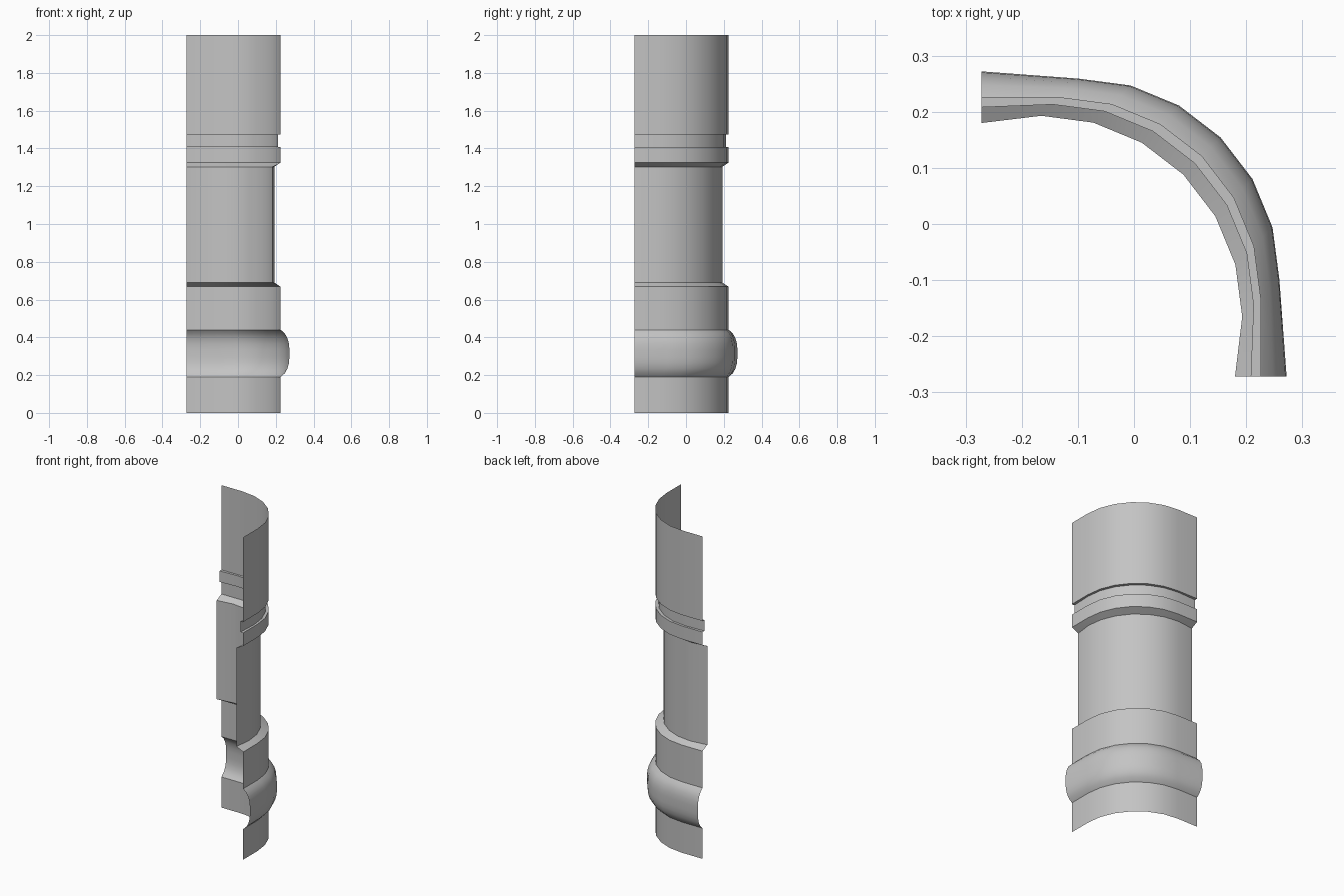
import bpy, bmesh, math

cube = bpy.data.objects.get("Cube")
if cube:
    bpy.data.objects.remove(cube, do_unlink=True)

grey = bpy.data.materials.new("plain grey")
grey.use_nodes = True
grey.diffuse_color = (0.55, 0.55, 0.55, 1)
grey.node_tree.nodes["Principled BSDF"].inputs["Base Color"].default_value = (0.55, 0.55, 0.55, 1)

CORNER = -0.272    # both open ends lie on these planes
REACH = 0.498      # distance from an end plane to the wall face
FLAT = 0.14        # straight run before the rounded corner
STEPS = 6          # segments around the corner


def outline(offset):
    """Plan of the curved wall, pushed out or in by offset."""
    shift = FLAT + 0.72 * offset
    radius = REACH - FLAT
    pts = [(REACH + offset, 0)]
    for i in range(STEPS + 1):
        a = math.pi / 2 * i / STEPS
        pts.append((shift + radius * math.cos(a), shift + radius * math.sin(a)))
    pts.append((0, REACH + offset))
    return [(x + CORNER, y + CORNER) for x, y in pts]


def wall(name, profile):
    """Open shell swept along the outline; profile is (offset, height)."""
    bm = bmesh.new()
    rows = [[bm.verts.new((x, y, z)) for x, y in outline(d)] for d, z in profile]
    for low, high in zip(rows, rows[1:]):
        for i in range(len(low) - 1):
            bm.faces.new((low[i], low[i + 1], high[i + 1], high[i]))
    mesh = bpy.data.meshes.new(name)
    bm.to_mesh(mesh)
    bm.free()
    mesh.materials.append(grey)
    obj = bpy.data.objects.new(name, mesh)
    bpy.context.collection.objects.link(obj)
    bpy.ops.object.select_all(action='DESELECT')
    obj.select_set(True)
    bpy.context.view_layer.objects.active = obj
    bpy.ops.object.shade_smooth_by_angle(angle=math.radians(32))


# Rounded moulding, mirrored about its middle height
half = [(0, 0.125), (0.022, 0.105), (0.036, 0.08), (0.044, 0.05), (0.046, 0.02)]
bulge = [(d, 0.315 - h) for d, h in half] + [(d, 0.315 + h) for d, h in reversed(half)]

wall("base_band", [(0, 0), (0, 0.19)])
wall("rounded_moulding", bulge)
wall("lower_band", [(0, 0.44), (0, 0.668), (-0.046, 0.69)])
wall("recessed_shaft", [(-0.046, 0.69), (-0.046, 1.303)])
wall("collar", [(-0.046, 1.303), (0, 1.325), (0, 1.407), (-0.018, 1.407)])
wall("groove", [(-0.018, 1.407), (-0.018, 1.475), (0, 1.475)])
wall("upper_band", [(0, 1.475), (0, 2)])
